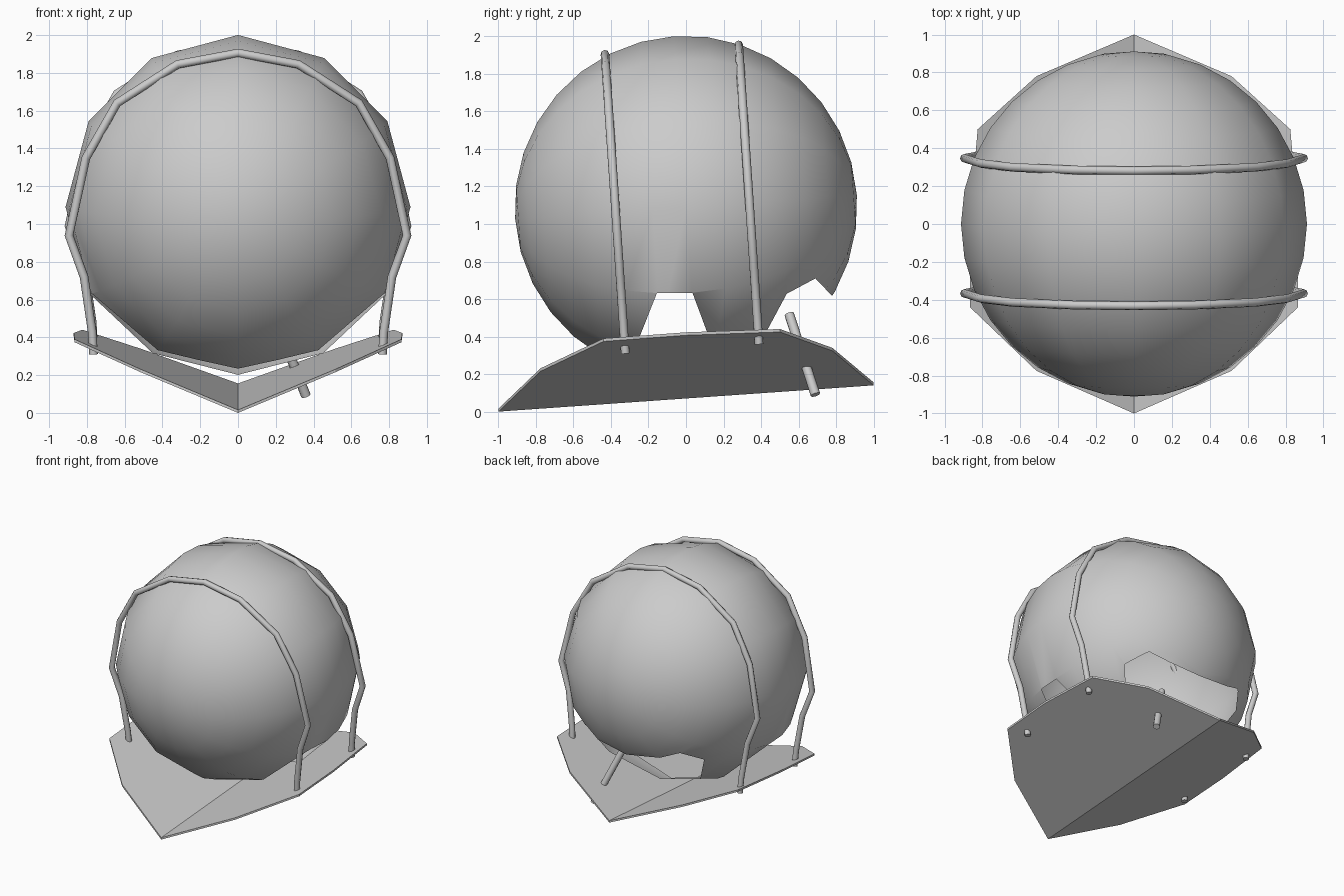
import bpy, bmesh, math
from mathutils import Vector

if "Cube" in bpy.data.objects:
    bpy.data.objects.remove(bpy.data.objects["Cube"])


def mesh_object(name, verts, faces):
    bm = bmesh.new()
    vs = [bm.verts.new(v) for v in verts]
    for f in faces:
        bm.faces.new([vs[i] for i in f])
    bmesh.ops.recalc_face_normals(bm, faces=bm.faces)
    me = bpy.data.meshes.new(name)
    bm.to_mesh(me)
    bm.free()
    ob = bpy.data.objects.new(name, me)
    bpy.context.collection.objects.link(ob)
    return ob


def side_cutter(name, profile):
    """Extrude a (y, z) outline through the whole width."""
    n = len(profile)
    verts = [(x, y, z) for x in (-1.3, 1.3) for y, z in profile]
    faces = [range(n), range(n, 2 * n)]
    faces += [(i, (i + 1) % n, n + (i + 1) % n, n + i) for i in range(n)]
    ob = mesh_object(name, verts, faces)
    ob.hide_render = True
    return ob


def tube(name, points, radius):
    cu = bpy.data.curves.new(name, 'CURVE')
    cu.dimensions = '3D'
    cu.bevel_depth = radius
    cu.bevel_resolution = 2
    cu.use_fill_caps = True
    sp = cu.splines.new('POLY')
    sp.points.add(len(points) - 1)
    for p, co in zip(sp.points, points):
        p.co = (*co, 1)
    ob = bpy.data.objects.new(name, cu)
    bpy.context.collection.objects.link(ob)
    bpy.ops.object.select_all(action='DESELECT')
    ob.select_set(True)
    bpy.context.view_layer.objects.active = ob
    bpy.ops.object.convert(target='MESH')
    bpy.ops.object.shade_smooth_by_angle(angle=math.radians(50))


# Tilted globe shell, poles facing front and back
bpy.ops.mesh.primitive_uv_sphere_add(segments=12, ring_count=16, radius=0.913,
                                     location=(0, 0, 1.09),
                                     rotation=(math.radians(-86), 0, 0))
globe = bpy.context.object
globe.name = "globe_shell"

# Openings in the underside and the lower back
cutters = [
    side_cutter("side_opening_cutter",
                [(-0.405, 0), (-0.155, 0.632), (0.035, 0.632), (0.27, 0)]),
    side_cutter("back_opening_cutter",
                [(0.2, 0), (0.537, 0.628), (0.69, 0.71), (0.785, 0.61), (1.2, 0.2), (1.2, 0)]),
]
bpy.context.view_layer.objects.active = globe
for c in cutters:
    m = globe.modifiers.new("opening", 'BOOLEAN')
    m.operation = 'DIFFERENCE'
    m.solver = 'EXACT'
    m.object = c
    bpy.ops.object.modifier_apply(modifier=m.name)
for c in cutters:
    bpy.data.objects.remove(c)

# Drop the cut walls so only the thin shell remains
bm = bmesh.new()
bm.from_mesh(globe.data)
walls = [f for f in bm.faces if abs(f.normal.x) < 1e-3]
bmesh.ops.delete(bm, geom=walls, context='FACES')
for f in bm.faces:
    f.smooth = True
bm.to_mesh(globe.data)
bm.free()

# V-folded base plate
half = [(0.515, -0.775), (0.865, -0.44), (0.87, 0.0), (0.825, 0.5), (0.515, 0.78)]
outline = [(0, -1)] + half + [(0, 1)] + [(-x, y) for x, y in reversed(half)]
n = len(outline)
verts = [(x, y, 0.07 + 0.07 * y + 0.387 * abs(x) + t) for t in (0, 0.016) for x, y in outline]
wings = [list(range(7)), list(range(6, 12)) + [0]]
faces = wings + [[i + n for i in w] for w in wings]
faces += [(i, (i + 1) % n, n + (i + 1) % n, n + i) for i in range(n)]
mesh_object("base_plate", verts, faces)

# Two hoops over the globe, anchored through the plate
right = [(0.32, 1.845), (0.64, 1.64), (0.805, 1.35), (0.895, 0.94),
         (0.815, 0.72), (0.772, 0.43), (0.765, 0.31)]
hoop = [(-x, z) for x, z in reversed(right)] + [(0, 1.905)] + right
for name, dy, dz in (("front_hoop", 0, 0), ("back_hoop", 0.713, 0.05)):
    tube(name, [(x, -0.325 - 0.068 * (z - 0.33) + dy, z + dz) for x, z in hoop], 0.023)

# Loose peg through the back of the plate
tube("plate_peg", [(0.36, 0.69, 0.09), (0.19, 0.55, 0.52)], 0.026)
